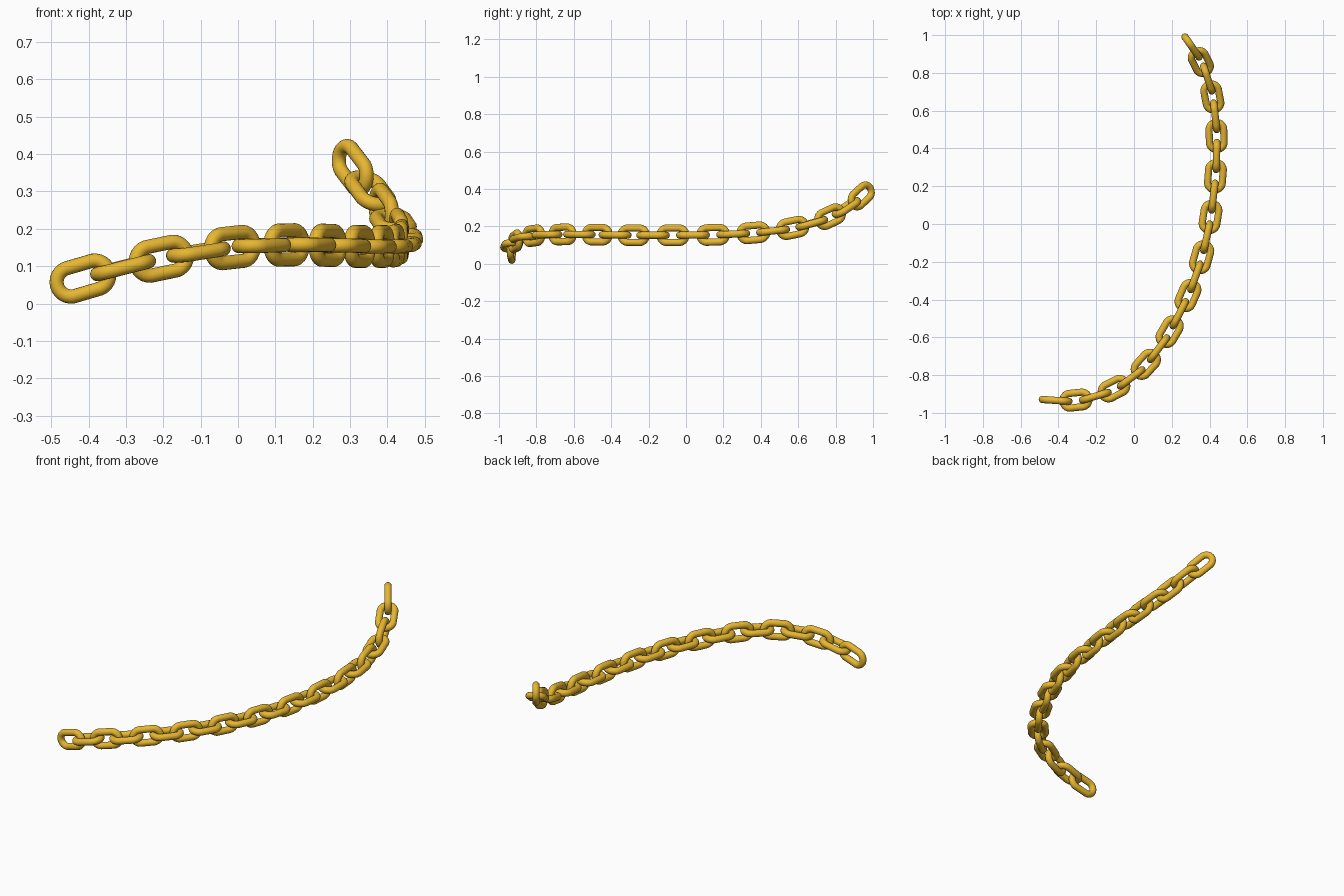
import bpy
from mathutils import Vector, Matrix

if "Cube" in bpy.data.objects:
    bpy.data.objects.remove(bpy.data.objects["Cube"])

# Centres of every second link along the chain
PATH = [Vector(p) for p in [
    (.307, .937, .363), (.39, .77, .252), (.43, .57, .192), (.437, .36, .166),
    (.42, .145, .155), (.385, -.07, .153), (.325, -.28, .153), (.24, -.475, .156),
    (.13, -.66, .157), (-.015, -.815, .15), (-.205, -.912, .12), (-.415, -.934, .067)]]
RING_R, WIRE_R, HALF_STRAIGHT = .039, .019, .033

gold = bpy.data.materials.new("gold")
gold.diffuse_color = (.80, .47, .03, 1)
gold.use_nodes = True
gold.node_tree.nodes["Principled BSDF"].inputs["Base Color"].default_value = gold.diffuse_color

# Master link: a torus pulled apart into a stadium shape
bpy.ops.mesh.primitive_torus_add(major_segments=26, minor_segments=16,
                                 major_radius=RING_R, minor_radius=WIRE_R)
master = bpy.context.object
mesh = master.data
mesh.name = "chain_link"
for v in mesh.vertices:
    v.co.x += HALF_STRAIGHT if v.co.x > 0 else -HALF_STRAIGHT
for p in mesh.polygons:
    p.use_smooth = True
mesh.materials.append(gold)
bpy.data.objects.remove(master)

# Extend the path at both ends so the spline covers it all
pts = ([3 * PATH[0] - 3 * PATH[1] + PATH[2]] + PATH
       + [3 * PATH[-1] - 3 * PATH[-2] + PATH[-3]])


def spline(i, t):
    """Position and tangent of the smooth path after point i."""
    a, b, c, d = pts[i:i + 4]
    k1, k2, k3 = c - a, 2 * a - 5 * b + 4 * c - d, 3 * b - a - 3 * c + d
    pos = b + (k1 * t + k2 * t * t + k3 * t ** 3) / 2
    return pos, (k1 + 2 * k2 * t + 3 * k3 * t * t).normalized()


# Links alternate between upright and flat
count = 2 * len(PATH) - 1
for n in range(count):
    i, t = divmod(n / 2, 1)
    i = int(i)
    if i == len(PATH) - 1:
        i, t = i - 1, 1.0
    pos, along = spline(i, t)
    side = Vector((0, 0, 1)).cross(along).normalized()
    up = along.cross(side)
    wide, thin = (up, -side) if n % 2 == 0 else (side, up)
    link = bpy.data.objects.new(f"chain_link_{n + 1:02d}", mesh)
    link.matrix_world = Matrix.Translation(pos) @ Matrix((along, wide, thin)).transposed().to_4x4()
    bpy.context.collection.objects.link(link)
